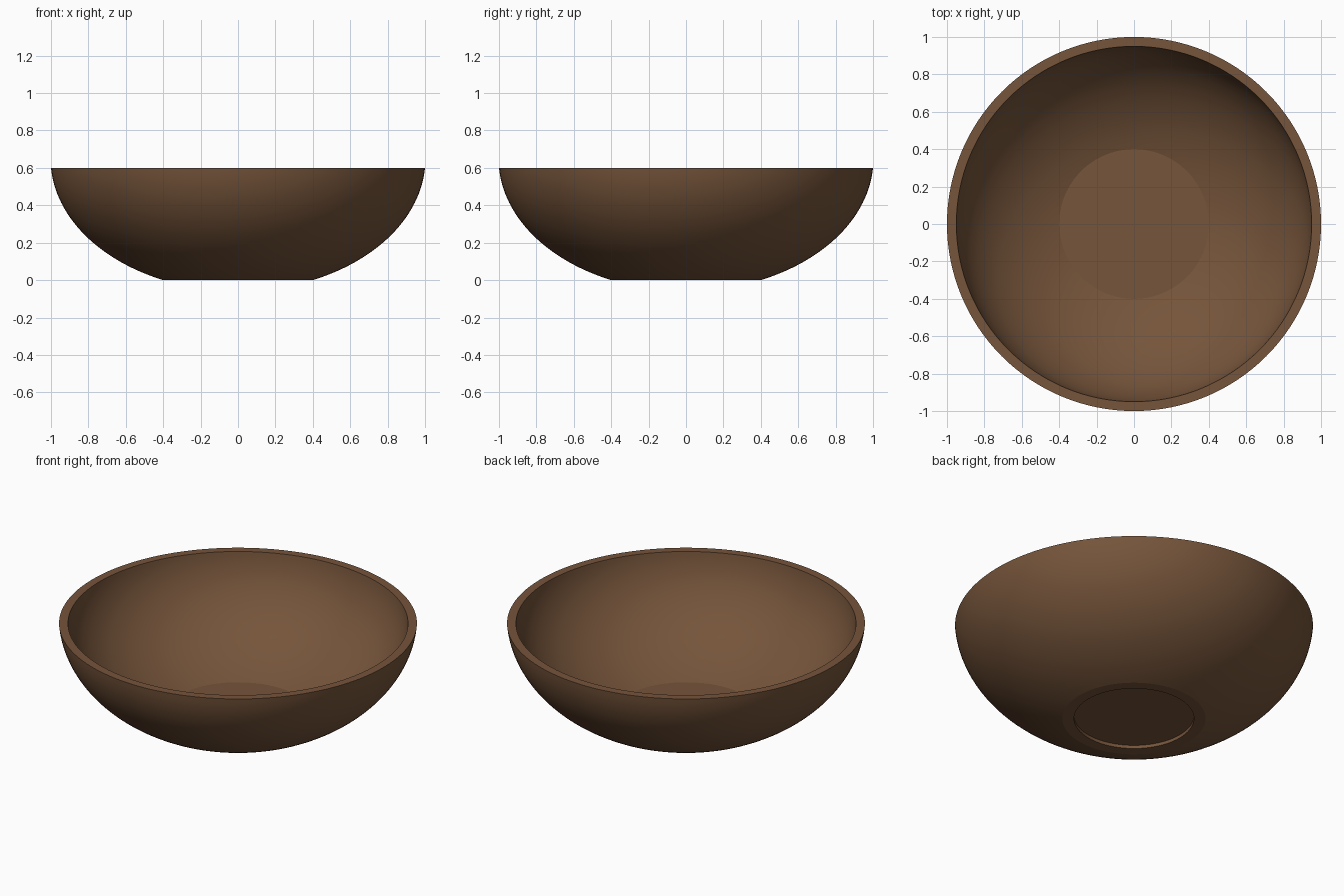
import bpy, bmesh, math

if "Cube" in bpy.data.objects:
    bpy.data.objects.remove(bpy.data.objects["Cube"])

SEGMENTS = 128
STEPS = 28


def arc(a, b, cz, z0, z1):
    """Elliptical wall profile (radius, height) from height z0 to z1."""
    t0, t1 = math.asin((z0 - cz) / b), math.asin((z1 - cz) / b)
    ts = [t0 + (t1 - t0) * i / STEPS for i in range(STEPS + 1)]
    return [(a * math.cos(t), cz + b * math.sin(t)) for t in ts]


def lathe(name, profile, material):
    """Spin a profile whose first and last points lie on the axis."""
    bm = bmesh.new()
    rings = []
    for r, z in profile:
        if r < 1e-6:
            rings.append([bm.verts.new((0, 0, z))] * SEGMENTS)
        else:
            angles = [2 * math.pi * i / SEGMENTS for i in range(SEGMENTS)]
            rings.append([bm.verts.new((r * math.cos(t), r * math.sin(t), z)) for t in angles])
    for low, high in zip(rings, rings[1:]):
        for i in range(SEGMENTS):
            j = (i + 1) % SEGMENTS
            corners = list(dict.fromkeys((low[i], low[j], high[j], high[i])))
            bm.faces.new(corners)
    bmesh.ops.recalc_face_normals(bm, faces=bm.faces)
    mesh = bpy.data.meshes.new(name)
    bm.to_mesh(mesh)
    bm.free()
    mesh.materials.append(material)
    obj = bpy.data.objects.new(name, mesh)
    bpy.context.collection.objects.link(obj)
    bpy.context.view_layer.objects.active = obj
    obj.select_set(True)
    bpy.ops.object.shade_smooth_by_angle(angle=math.radians(10))
    return obj


wood = bpy.data.materials.new("dark_brown_wood")
wood.diffuse_color = (0.18, 0.09, 0.043, 1)
wood.use_nodes = True
wood.node_tree.nodes["Principled BSDF"].inputs["Base Color"].default_value = wood.diffuse_color

# Recessed underside and foot ring, outer wall, flat rim, inner wall, flat floor
underside = [(0, 0.02), (0.335, 0.02), (0.335, 0)]
outer = arc(1.0025, 0.7089, 0.65, 0.0, 0.6)
inner = arc(0.9527, 0.6611, 0.65, 0.05, 0.6)[::-1]
lathe("bowl", underside + outer + inner + [(0, 0.05)], wood)
